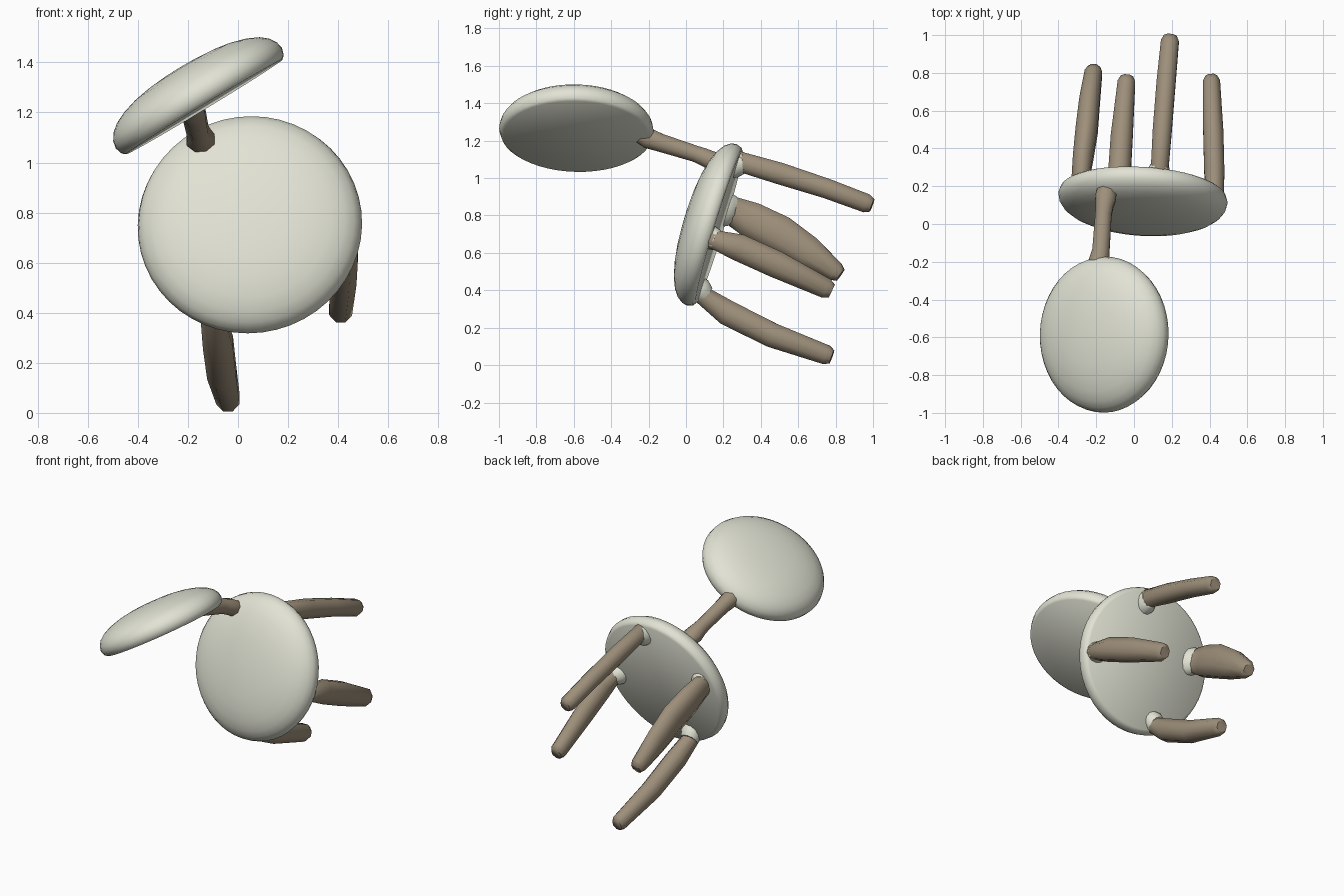
import bpy, bmesh, math
from mathutils import Vector

if "Cube" in bpy.data.objects:
    bpy.data.objects.remove(bpy.data.objects["Cube"])


def material(name, rgb):
    m = bpy.data.materials.new(name)
    m.diffuse_color = (*rgb, 1)
    m.use_nodes = True
    m.node_tree.nodes["Principled BSDF"].inputs["Base Color"].default_value = m.diffuse_color
    return m


CREAM = material("cream", (0.76, 0.77, 0.66))
WOOD = material("tan wood", (0.34, 0.275, 0.195))


def finish(bm, name, mat, angle):
    bmesh.ops.recalc_face_normals(bm, faces=bm.faces[:])
    me = bpy.data.meshes.new(name)
    bm.to_mesh(me)
    bm.free()
    for p in me.polygons:
        p.use_smooth = True
    me.set_sharp_from_angle(angle=math.radians(angle))
    me.materials.append(mat)
    ob = bpy.data.objects.new(name, me)
    bpy.context.collection.objects.link(ob)
    return ob


def skin(bm, rings):
    """Bridge a list of vertex rings and cap both ends."""
    n = len(rings[0])
    for a, b in zip(rings, rings[1:]):
        for i in range(n):
            j = (i + 1) % n
            bm.faces.new((a[i], a[j], b[j], b[i]))
    bm.faces.new(rings[0])
    bm.faces.new(rings[-1])


def cushion(name, centre, normal, ru, rv, thick, segs=48):
    """Flat-backed domed disc; the dome points along normal."""
    n = Vector(normal).normalized()
    y = Vector((0, 1, 0)) if abs(n.y) < 0.7 else Vector((0, 0, 1))
    v = (y - n * y.dot(n)).normalized()
    u = v.cross(n)
    profile = [(0.94, 0), (0.975, 0.06), (1, 0.22), (0.985, 0.38), (0.94, 0.53),
               (0.86, 0.67), (0.74, 0.79), (0.58, 0.89), (0.40, 0.955), (0.2, 0.99), (0.05, 1)]
    bm = bmesh.new()
    rings = []
    for r, h in profile:
        ring = []
        for i in range(segs):
            a = math.tau * i / segs
            ring.append(bm.verts.new(Vector(centre) + u * (ru * r * math.cos(a))
                                     + v * (rv * r * math.sin(a)) + n * (thick * h)))
        rings.append(ring)
    skin(bm, rings)
    return finish(bm, name, CREAM, 40)


def limb(name, pts, mat=WOOD, sides=8):
    """Tapered rod through (x, y, z, half width in x, half depth) stations."""
    bm = bmesh.new()
    rings = []
    for k, p in enumerate(pts):
        a, b = pts[max(k - 1, 0)], pts[min(k + 1, len(pts) - 1)]
        t = (Vector(b[:3]) - Vector(a[:3])).normalized()
        w = t.cross(Vector((1, 0, 0))).normalized()
        s = w.cross(t)
        ring = []
        for i in range(sides):
            an = math.tau * (i + 0.5) / sides
            ring.append(bm.verts.new(Vector(p[:3]) + s * (p[3] * 1.05 * math.cos(an))
                                     + w * (p[4] * 1.05 * math.sin(an))))
        rings.append(ring)
    skin(bm, rings)
    return finish(bm, name, mat, 65)


# Seat and backrest
UNDER = Vector((0.06, 0.95, -0.29)).normalized()
SEAT = Vector((0.05, 0.178, 0.738))
cushion("seat", SEAT, -UNDER, 0.449, 0.452, 0.19)
cushion("backrest", (-0.135, -0.587, 1.222), (-0.52, 0.025, 0.86), 0.388, 0.413, 0.185)

# Legs: stations start at the underside of the seat
legs = {
    "upper_leg": [(0.135, 0.28, 1.09, 0.048, 0.055), (0.15, 0.5, 1.025, 0.052, 0.06),
                  (0.17, 0.75, 0.945, 0.052, 0.055), (0.19, 0.965, 0.865, 0.049, 0.052)],
    "right_leg": [(0.43, 0.14, 0.675, 0.048, 0.05), (0.425, 0.28, 0.63, 0.055, 0.075),
                  (0.42, 0.48, 0.54, 0.055, 0.075), (0.41, 0.75, 0.41, 0.047, 0.056)],
    "lower_leg": [(-0.10, 0.08, 0.38, 0.05, 0.05), (-0.08, 0.22, 0.28, 0.062, 0.07),
                  (-0.065, 0.46, 0.16, 0.06, 0.068), (-0.04, 0.75, 0.055, 0.048, 0.054)],
    "left_leg": [(-0.285, 0.225, 0.835, 0.048, 0.075), (-0.27, 0.35, 0.775, 0.055, 0.1),
                 (-0.25, 0.5, 0.70, 0.06, 0.105), (-0.235, 0.65, 0.605, 0.056, 0.09),
                 (-0.215, 0.80, 0.50, 0.048, 0.054)],
}
for name, pts in legs.items():
    first, last = pts[0], pts[-1]
    base = Vector(first[:3])
    inward = (SEAT - base).normalized()
    root = base - UNDER * 0.05 + inward * 0.03
    run = (Vector(last[:3]) - Vector(pts[-2][:3])).normalized()
    tip = Vector(last[:3]) + run * 0.032          # rounded foot
    limb(name, [(*root, *first[3:])] + pts + [(*tip, last[3] * 0.7, last[4] * 0.7)])
    # Flared socket blending the leg into the seat
    sock = [(*(base + UNDER * d + inward * s), first[3] + e, first[4] + e)
            for d, s, e in ((-0.05, 0.045, 0.008), (-0.015, 0.025, 0.014),
                            (0.01, 0.008, 0.008), (0.03, 0, 0.001))]
    limb(name + "_socket", sock, CREAM, 12)

# Post joining seat and backrest, flared at both ends
limb("back_post", [(-0.135, 0.22, 1.06, 0.045, 0.04), (-0.15, 0.14, 1.092, 0.058, 0.052),
                   (-0.157, 0.09, 1.115, 0.048, 0.048),
                   (-0.162, 0.05, 1.13, 0.045, 0.045), (-0.175, -0.14, 1.19, 0.047, 0.05),
                   (-0.185, -0.20, 1.212, 0.056, 0.056), (-0.19, -0.25, 1.235, 0.05, 0.045)])
